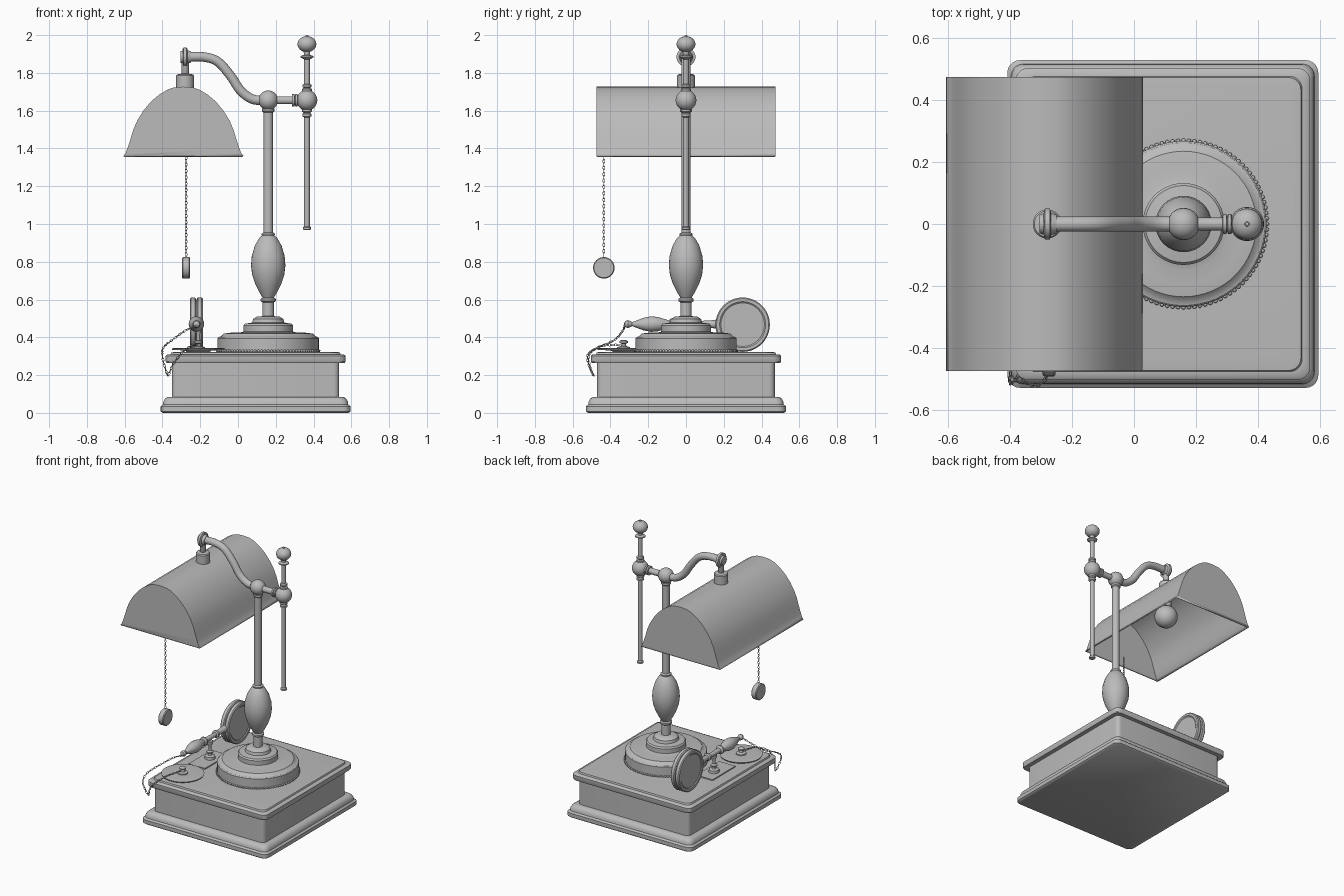
import bpy, bmesh, math
from mathutils import Vector, Matrix, Quaternion

grey = bpy.data.materials.new("plain grey")
grey.diffuse_color = (0.5, 0.5, 0.5, 1)


def finish(bm, name, angle=35):
    bmesh.ops.recalc_face_normals(bm, faces=bm.faces[:])
    me = bpy.data.meshes.new(name)
    bm.to_mesh(me)
    bm.free()
    me.materials.append(grey)
    for p in me.polygons:
        p.use_smooth = True
    me.set_sharp_from_angle(angle=math.radians(angle))
    ob = bpy.data.objects.new(name, me)
    bpy.context.collection.objects.link(ob)
    return ob


def loft(name, rings):
    """Skin closed rings of points and cap both ends."""
    bm = bmesh.new()
    rows = [[bm.verts.new(p) for p in ring] for ring in rings]
    n = len(rows[0])
    for a, b in zip(rows, rows[1:]):
        for i in range(n):
            j = (i + 1) % n
            bm.faces.new((a[i], a[j], b[j], b[i]))
    bm.faces.new(rows[0][::-1])
    bm.faces.new(rows[-1])
    return finish(bm, name)


AXES = {'X': Matrix.Rotation(math.pi / 2, 3, 'Y'),
        'Y': Matrix.Rotation(-math.pi / 2, 3, 'X'),
        'Z': Matrix.Identity(3)}


def lathe(name, profile, origin=(0, 0, 0), axis='Z', n=32):
    """Turn (radius, distance) pairs around an axis."""
    o, m = Vector(origin), AXES[axis]
    turn = [2 * math.pi * i / n for i in range(n)]
    return loft(name, [[o + m @ Vector((r * math.cos(t), r * math.sin(t), h))
                        for t in turn] for r, h in profile])


def ball(r, h, n=12, squash=1.0):
    return [(max(r * math.sin(math.pi * i / n), 0.001),
             h - squash * r * math.cos(math.pi * i / n)) for i in range(n + 1)]


def slab(name, profile, corner=0.04):
    """Stack of rounded rectangles from (half width, height) pairs."""
    rings = []
    for hx, z in profile:
        hy, ring = hx + 0.027, []
        for k, (sx, sy) in enumerate([(1, 1), (-1, 1), (-1, -1), (1, -1)]):
            for s in range(6):
                t = math.pi / 2 * (k + s / 5)
                ring.append((0.093 + sx * (hx - corner) + corner * math.cos(t),
                             sy * (hy - corner) + corner * math.sin(t), z))
        rings.append(ring)
    return loft(name, rings)


def smooth_path(pts, steps=8):
    pts = [Vector(p) for p in pts]
    ext = [2 * pts[0] - pts[1]] + pts + [2 * pts[-1] - pts[-2]]
    out = []
    for a, b, c, d in zip(ext, ext[1:], ext[2:], ext[3:]):
        for s in range(steps):
            t = s / steps
            out.append(0.5 * (2 * b + (c - a) * t + (2 * a - 5 * b + 4 * c - d) * t * t
                              + (3 * b - a - 3 * c + d) * t ** 3))
    return out + [pts[-1]]


def chain(name, path, pitch=0.017, r=0.007, wire=0.0018):
    """Interlocked oval links along a path."""
    bm = bmesh.new()
    carry, k = 0.0, 0
    for a, b in zip(path, path[1:]):
        seg = b - a
        if seg.length < 1e-6:
            continue
        q = Vector((1, 0, 0)).rotation_difference(seg)
        while carry < seg.length:
            c = a + seg.normalized() * carry
            rot = q @ Quaternion((1, 0, 0), math.pi / 2 * (k % 2))
            grid = []
            for i in range(10):
                u = 2 * math.pi * i / 10
                row = []
                for j in range(5):
                    v = 2 * math.pi * j / 5
                    d = r + wire * math.cos(v)
                    p = Vector((1.5 * d * math.cos(u), 0.8 * d * math.sin(u),
                                wire * math.sin(v)))
                    row.append(bm.verts.new(c + rot @ p))
                grid.append(row)
            for i in range(10):
                for j in range(5):
                    i2, j2 = (i + 1) % 10, (j + 1) % 5
                    bm.faces.new((grid[i][j], grid[i2][j], grid[i2][j2], grid[i][j2]))
            k += 1
            carry += pitch
        carry -= seg.length
    return finish(bm, name, 80)


# Square wooden base
slab("base_plinth", [(0.492, 0), (0.502, 0.008), (0.502, 0.035), (0.49, 0.045),
                     (0.488, 0.06), (0.48, 0.075), (0.465, 0.085), (0.44, 0.085)])
slab("base_body", [(0.443, 0.08), (0.443, 0.27)], 0.03)
slab("base_top", [(0.44, 0.265), (0.472, 0.265), (0.476, 0.272), (0.476, 0.302),
                  (0.468, 0.309), (0.45, 0.31), (0.446, 0.32), (0.43, 0.322)])

# Stepped round foot with beaded rim
CX = 0.16
lathe("round_foot", [(0.268, 0.32), (0.268, 0.395), (0.262, 0.402), (0.25, 0.405),
                     (0.235, 0.42), (0.195, 0.425), (0.15, 0.425), (0.132, 0.43),
                     (0.132, 0.462), (0.124, 0.472), (0.085, 0.478), (0.08, 0.497),
                     (0.06, 0.51), (0.03, 0.512)], (CX, 0, 0), n=64)
bm = bmesh.new()
for i in range(96):
    t = 2 * math.pi * i / 96
    bmesh.ops.create_icosphere(bm, subdivisions=1, radius=0.008, matrix=Matrix.Translation(
        (CX + 0.269 * math.cos(t), 0.269 * math.sin(t), 0.328)))
finish(bm, "foot_beads", 80)

# Central column with swollen lower part
lathe("column", [(0.03, 0.505), (0.03, 0.585), (0.04, 0.592), (0.04, 0.604), (0.03, 0.61),
                 (0.045, 0.635), (0.068, 0.68), (0.085, 0.73), (0.091, 0.78), (0.087, 0.83),
                 (0.071, 0.885), (0.048, 0.925), (0.034, 0.938), (0.036, 0.948),
                 (0.025, 0.955), (0.025, 1.59), (0.033, 1.597), (0.033, 1.61),
                 (0.02, 1.615)], (CX, 0, 0))
lathe("column_ball", ball(0.052, 1.655), (CX, 0, 0))

# Side rod with ball joint and finial
lathe("side_rod", [(0.014, 0.968), (0.021, 0.97), (0.021, 0.982), (0.015, 0.988),
                   (0.015, 1.565), (0.024, 1.57), (0.024, 1.582), (0.018, 1.588),
                   (0.026, 1.595), (0.026, 1.61), (0.02, 1.65), (0.026, 1.705),
                   (0.026, 1.715), (0.018, 1.72), (0.024, 1.726), (0.024, 1.737),
                   (0.015, 1.742), (0.015, 1.872), (0.034, 1.882), (0.034, 1.889),
                   (0.016, 1.896), (0.018, 1.92)], (0.365, 0, 0), n=24)
lathe("side_ball", ball(0.055, 1.655), (0.365, 0, 0))
lathe("finial", ball(0.05, 1.952, squash=0.85) + [(0.008, 1.993), (0.006, 2.0)], (0.365, 0, 0))
lathe("side_arm", [(0.021, 0.16), (0.021, 0.285), (0.032, 0.287), (0.032, 0.298),
                   (0.024, 0.301), (0.032, 0.304), (0.032, 0.314), (0.02, 0.32),
                   (0.02, 0.36)], (0, 0, 1.655), 'X', 24)

# Curved arm carrying the shade
path = smooth_path([(0.16, 0, 1.655), (0.08, 0, 1.66), (0.015, 0, 1.705), (-0.04, 0, 1.785),
                    (-0.105, 0, 1.858), (-0.18, 0, 1.884), (-0.285, 0, 1.884)])
rings = []
for i, p in enumerate(path):
    d = (path[min(i + 1, len(path) - 1)] - path[max(i - 1, 0)]).normalized()
    up = Vector((-d.z, 0, d.x))
    rings.append([p + 0.025 * (math.cos(2 * math.pi * k / 20) * up
                               + Vector((0, 0.025 / 0.025 * math.sin(2 * math.pi * k / 20), 0)))
                  for k in range(20)])
loft("curved_arm", rings)
lathe("arm_knuckle", [(0.03, -0.305), (0.034, -0.292), (0.05, -0.288), (0.05, -0.272),
                      (0.036, -0.268), (0.03, -0.25)], (0, 0, 1.884), 'X')
lathe("hanger", [(0.014, 1.79), (0.02, 1.8), (0.02, 1.9), (0.013, 1.905), (0.013, 1.928)],
      (-0.28, 0, 0), n=20)
lathe("shade_cap", [(0.047, 1.722), (0.047, 1.785), (0.042, 1.792), (0.02, 1.796)],
      (-0.28, 0, 0))

# Long arched shade, open below, with closed ends
half = [(0.318, 1.36), (0.306, 1.375), (0.295, 1.405), (0.28, 1.45), (0.265, 1.5),
        (0.243, 1.55), (0.212, 1.6), (0.172, 1.648), (0.128, 1.685), (0.085, 1.711),
        (0.05, 1.723), (0.0, 1.727)]
arch = [(-0.289 + x, z) for x, z in half] + [(-0.289 - x, z) for x, z in half[-2::-1]]
bm = bmesh.new()
rows = [[bm.verts.new((x, y, z)) for x, z in arch] for y in (-0.475, 0.475)]
for i in range(len(arch) - 1):
    bm.faces.new((rows[0][i], rows[0][i + 1], rows[1][i + 1], rows[1][i]))
for row in rows:
    bm.faces.new(row)
shade = finish(bm, "shade")
mod = shade.modifiers.new("thickness", 'SOLIDIFY')
mod.thickness, mod.offset = 0.008, -1

# Bulb and socket
lathe("socket", [(0.035, 1.59), (0.035, 1.722)], (-0.28, 0, 0))
lathe("bulb", ball(0.078, 1.53), (-0.28, 0, 0))

# Pull chain and round pull
chain("pull_chain", [Vector((-0.275, -0.435, 1.40)), Vector((-0.275, -0.435, 0.825))])
lathe("pull_disc", [(0.052, -0.296), (0.057, -0.291), (0.057, -0.259), (0.052, -0.254)],
      (0, -0.435, 0.768), 'X')

# Dish, knobs and rest plate on the base
PX = -0.21
lathe("dish", [(0.05, 0.32), (0.07, 0.33), (0.138, 0.334), (0.141, 0.341), (0.13, 0.343),
               (0.05, 0.341)], (PX, -0.33, 0), n=48)
knob = [(0.036, 0.325), (0.034, 0.348), (0.014, 0.354), (0.012, 0.366), (0.022, 0.371),
        (0.022, 0.38), (0.01, 0.387)]
lathe("dish_knob", knob, (PX, -0.33, 0), n=20)
lathe("rest_post", knob + [(0.01, 0.42), (0.02, 0.44), (0.02, 0.455)], (PX, -0.02, 0), n=20)
bm = bmesh.new()
bmesh.ops.create_cube(bm, size=1, matrix=Matrix.Translation((PX, -0.04, 0.324))
                      @ Matrix.Diagonal((0.13, 0.26, 0.012, 1)))
finish(bm, "rest_plate")

# Magnifier: two rims around a lens, and a turned handle
for name, x in (("lens_rim_left", -0.238), ("lens_rim_right", -0.202)):
    lathe(name, [(0.115, x - 0.011), (0.122, x - 0.016), (0.138, x - 0.016), (0.144, x - 0.01),
                 (0.144, x + 0.01), (0.138, x + 0.016), (0.122, x + 0.016), (0.115, x + 0.011)],
          (0, 0.30, 0.467), 'X', 48)
lathe("lens_core", [(0.134, -0.226), (0.134, -0.214)], (0, 0.30, 0.467), 'X', 48)
lathe("handle", [(0.004, -0.328), (0.016, -0.322), (0.021, -0.308), (0.016, -0.294),
                 (0.011, -0.285), (0.018, -0.265), (0.033, -0.225), (0.041, -0.185),
                 (0.038, -0.15), (0.026, -0.11), (0.02, -0.09), (0.03, -0.082), (0.03, -0.07),
                 (0.017, -0.06), (0.015, 0.05), (0.026, 0.056), (0.026, 0.07), (0.017, 0.078),
                 (0.02, 0.13), (0.024, 0.165)], (-0.22, 0, 0.47), 'Y', 24)

# Safety chain draped over the front corner
chain("handle_chain", smooth_path([
    (-0.22, -0.325, 0.46), (-0.28, -0.335, 0.435), (-0.35, -0.38, 0.385),
    (-0.395, -0.47, 0.345), (-0.40, -0.515, 0.30), (-0.385, -0.505, 0.235),
    (-0.37, -0.49, 0.20), (-0.345, -0.515, 0.255), (-0.30, -0.515, 0.315),
    (-0.25, -0.44, 0.355), (-0.215, -0.345, 0.36)]))
